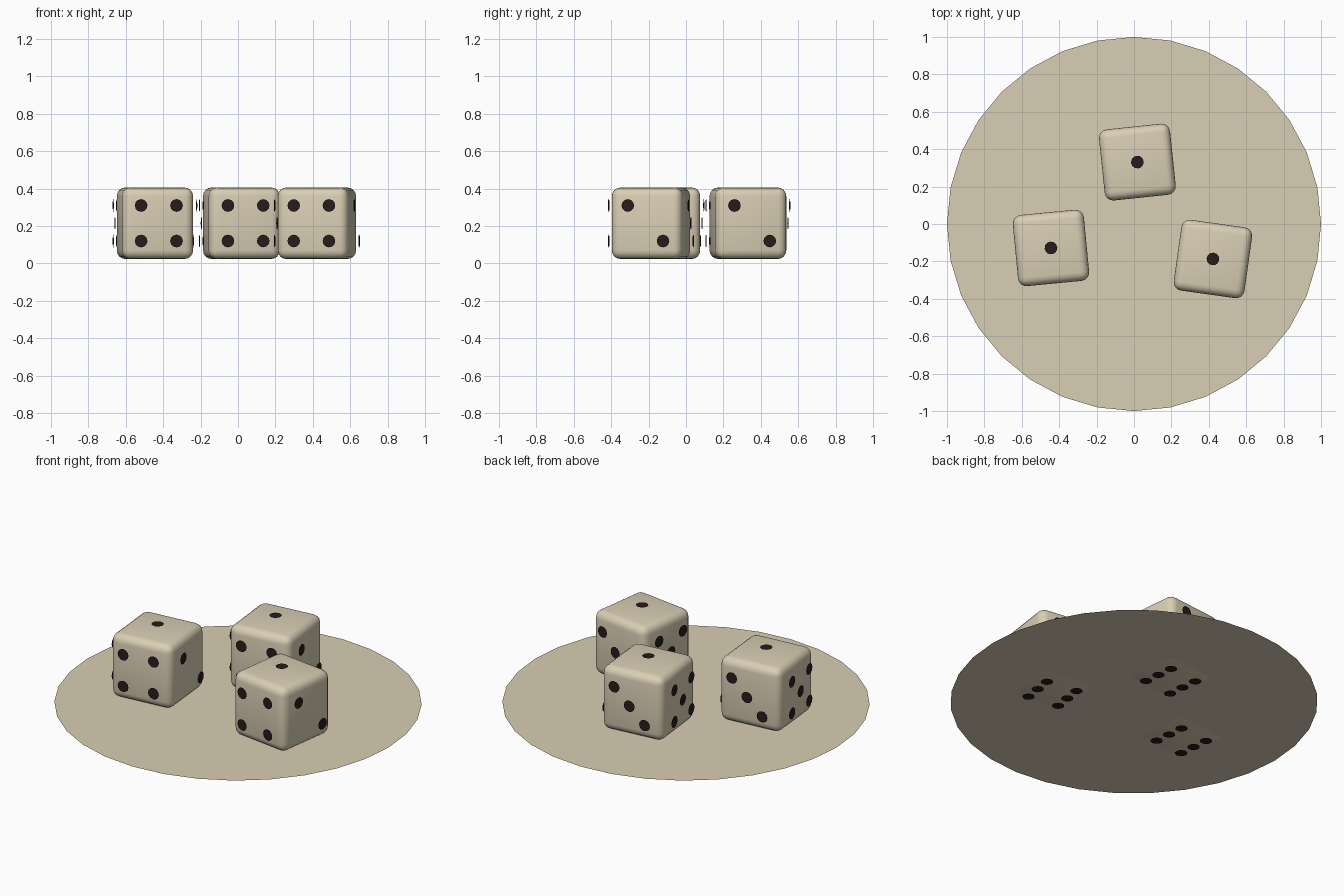
import bpy
import bmesh
import math
from mathutils import Vector

default_cube = bpy.data.objects.get("Cube")
if default_cube:
    bpy.data.objects.remove(default_cube, do_unlink=True)

SIDE = 0.382       # edge length of a die
GAP = 0.024        # distance of the pips from the die faces
STEP = 0.095       # spacing of the pip grid
PIP_RADIUS = 0.034


def make_material(name, color):
    mat = bpy.data.materials.new(name)
    mat.use_nodes = True
    mat.diffuse_color = color
    bsdf = mat.node_tree.nodes["Principled BSDF"]
    bsdf.inputs["Base Color"].default_value = color
    bsdf.inputs["Roughness"].default_value = 0.7
    return mat


def finish_mesh(bm, name, mat):
    mesh = bpy.data.meshes.new(name)
    bm.to_mesh(mesh)
    bm.free()
    mesh.materials.append(mat)
    return mesh


def add_object(name, mesh, location, turn=0.0):
    obj = bpy.data.objects.new(name, mesh)
    obj.location = location
    obj.rotation_euler.z = math.radians(turn)
    bpy.context.collection.objects.link(obj)
    return obj


ivory = make_material("ivory", (0.70, 0.62, 0.46, 1))
dark_brown = make_material("dark_brown", (0.022, 0.011, 0.011, 1))

# Round flat table top
bm = bmesh.new()
bmesh.ops.create_circle(bm, cap_ends=True, segments=32, radius=1)
add_object("table_disc", finish_mesh(bm, "table_disc", ivory), (0, 0, GAP + 0.001))

# Rounded die body
bm = bmesh.new()
bmesh.ops.create_cube(bm, size=SIDE)
bmesh.ops.bevel(bm, geom=bm.edges[:], offset=0.046, segments=4,
                profile=0.5, affect='EDGES')
for face in bm.faces:
    face.smooth = True
die_mesh = finish_mesh(bm, "die_body", ivory)

# Pip layouts, keyed by outward direction, in grid steps (right, up)
corners = [(a, b) for a in (-1, 1) for b in (-1, 1)]
diagonal = [(-1, 1), (1, -1)]
layouts = {
    (0, 0, 1): [(0, 0)],
    (1, 0, 0): diagonal,
    (0, 1, 0): diagonal + [(0, 0)],
    (0, -1, 0): corners,
    (-1, 0, 0): corners + [(0, 0)],
    (0, 0, -1): [(a, b) for a in (-1, 1) for b in (-1, 0, 1)],
}

# Pips as flat round plates just off each face
bm = bmesh.new()
for direction, spots in layouts.items():
    normal = Vector(direction)
    right = Vector((1, 0, 0)) if normal.z else Vector((0, 0, 1)).cross(normal)
    up = normal.cross(right)
    for a, b in spots:
        center = normal * (SIDE / 2 + GAP) + (right * a + up * b) * STEP
        ring = []
        for i in range(12):
            t = math.tau * i / 12
            rim = right * math.cos(t) + up * math.sin(t)
            ring.append(bm.verts.new(center + rim * PIP_RADIUS))
        bm.faces.new(ring)
pip_mesh = finish_mesh(bm, "die_pips", dark_brown)

# Three dice with their pips: name, x, y, turn in degrees
for name, x, y, turn in (("right_die", -0.444, -0.128, 5.5),
                         ("back_die", 0.018, 0.331, 6),
                         ("left_die", 0.422, -0.187, -8)):
    place = (x, y, GAP + SIDE / 2)
    add_object(name, die_mesh, place, turn)
    add_object(name + "_pips", pip_mesh, place, turn)
